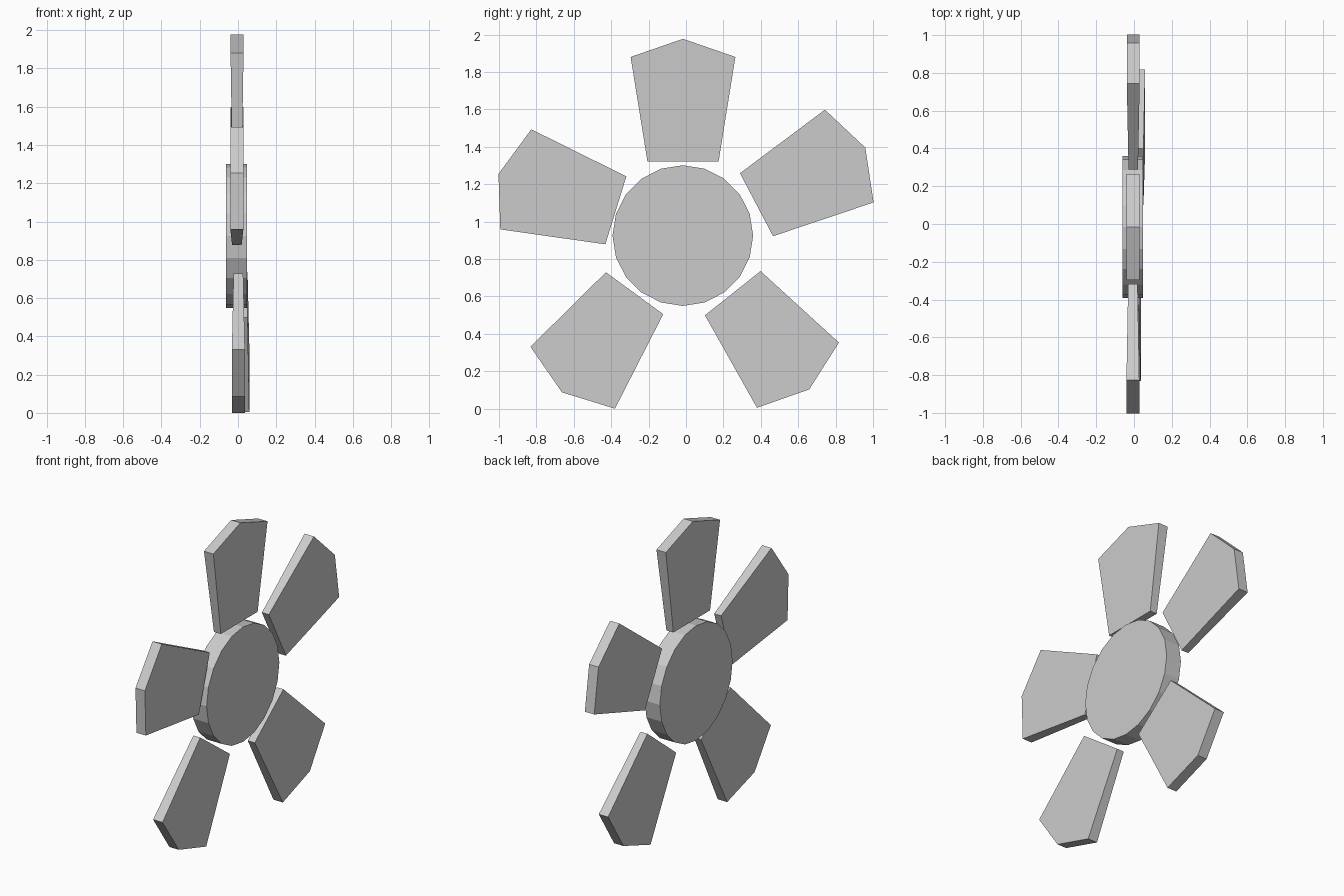
import bpy, bmesh
from math import sin, cos, pi, radians

if "Cube" in bpy.data.objects:
    bpy.data.objects.remove(bpy.data.objects["Cube"])


def add_object(name, bm):
    bmesh.ops.recalc_face_normals(bm, faces=bm.faces)
    mesh = bpy.data.meshes.new(name)
    bm.to_mesh(mesh)
    bm.free()
    obj = bpy.data.objects.new(name, mesh)
    bpy.context.collection.objects.link(obj)
    return obj


def prism(name, points, halves, cx):
    """Solid in the YZ plane; half thickness given per profile point."""
    bm = bmesh.new()
    back, front = [[bm.verts.new((cx + s * h, y, z))
                    for (y, z), h in zip(points, halves)] for s in (-1, 1)]
    bm.faces.new(back)
    bm.faces.new(front)
    n = len(points)
    for i in range(n):
        j = (i + 1) % n
        bm.faces.new((back[i], back[j], front[j], front[i]))
    return add_object(name, bm)


# Round hub, 20 flat sides
R = 0.376
hub_pts = [(-0.017 + R * sin(2 * pi * i / 20), 0.925 + R * cos(2 * pi * i / 20))
           for i in range(20)]
prism("hub", hub_pts, [0.055] * 20, -0.007)

# Blade profile: (distance outwards, sideways, half thickness)
PROFILE = [(0, -0.19, 0.025), (0.56, -0.28, 0.034), (0.657, 0, 0.034),
           (0.56, 0.28, 0.034), (0, 0.19, 0.025)]

# Blades: inner edge midpoint y, z, pointing angle, x offset
BLADES = [("blade_top", -0.016, 1.32, 90, -0.005),
          ("blade_upper_right", 0.377, 1.09, 27.7, -0.004),
          ("blade_lower_right", 0.25, 0.617, -51.5, 0.025),
          ("blade_lower_left", -0.275, 0.617, -126.2, 0.002),
          ("blade_upper_left", -0.375, 1.06, 162.8, -0.006)]

for name, y, z, angle, cx in BLADES:
    c, s = cos(radians(angle)), sin(radians(angle))
    pts = [(y + u * c - v * s, z + u * s + v * c) for u, v, _ in PROFILE]
    prism(name, pts, [h for _, _, h in PROFILE], cx)
